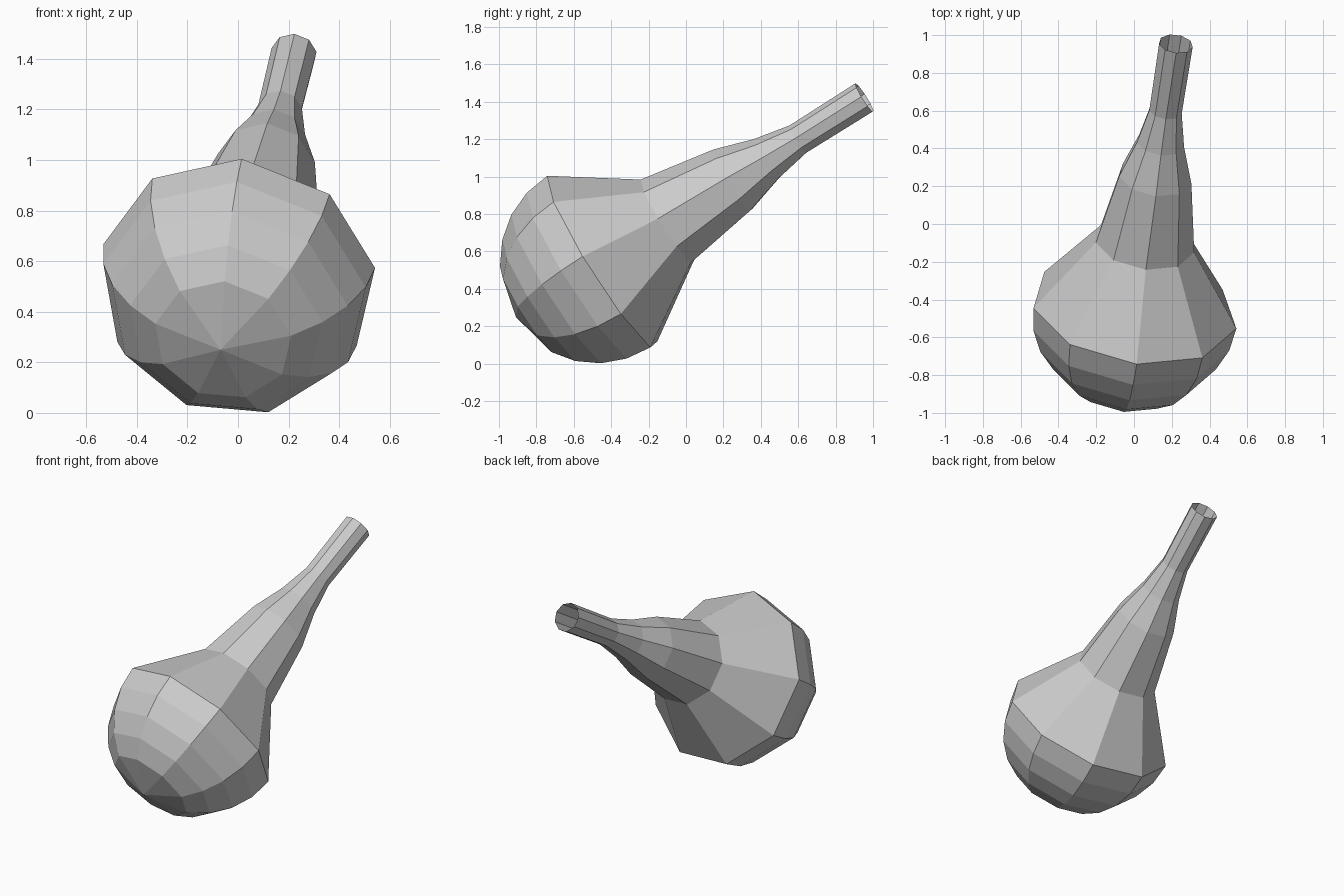
import bpy, bmesh
from math import sin, cos, pi, radians
from mathutils import Vector, Matrix

if "Cube" in bpy.data.objects:
    bpy.data.objects.remove(bpy.data.objects["Cube"])

SIDES = 9
R = 0.55                                  # bulb radius
CENTRE = Vector((0.003, -0.448, 0.54))    # centre of the bulb's widest ring

# Tilted frame: axis runs up the neck, up is the first corner, side is to the right
axis = Vector((0.131, 0.841, 0.529)).normalized()
up = Vector((0.02, -0.54, 0.845))
up = (up - axis * up.dot(axis)).normalized()
side = axis.cross(up)

# Profile (distance along axis, radius): round bulb end, then tapering neck
profile = [(-R * cos(radians(a)), R * sin(radians(a))) for a in (30, 45, 60, 75, 90)]
profile += [(0.415, 0.267), (0.833, 0.196), (1.047, 0.128), (1.25, 0.088), (1.671, 0.091)]

bm = bmesh.new()
rings = []
for t, r in profile:
    ring = []
    for i in range(SIDES):
        a = 2 * pi * i / SIDES
        ring.append(bm.verts.new(CENTRE + axis * t + (up * cos(a) + side * sin(a)) * r))
    rings.append(ring)

# Bulb tip fan
tip = bm.verts.new(CENTRE - axis * R)
for i in range(SIDES):
    bm.faces.new((tip, rings[0][(i + 1) % SIDES], rings[0][i]))

# Side bands, the neck end stays open
for lo, hi in zip(rings, rings[1:]):
    for i in range(SIDES):
        j = (i + 1) % SIDES
        bm.faces.new((lo[i], lo[j], hi[j], hi[i]))

mesh = bpy.data.meshes.new("bulb_with_neck")
bm.to_mesh(mesh)
bm.free()
bulb = bpy.data.objects.new("bulb_with_neck", mesh)
bpy.context.collection.objects.link(bulb)
